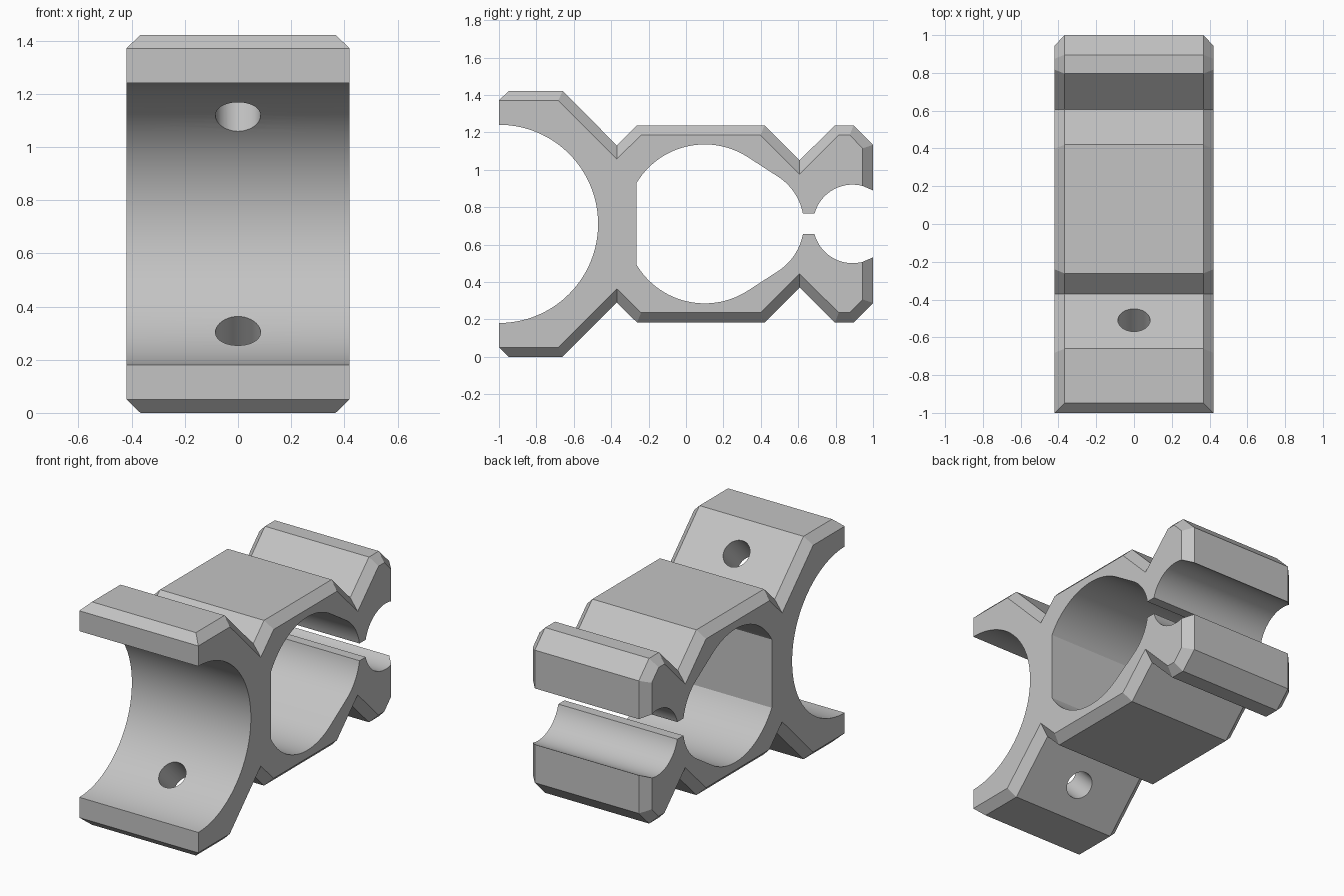
import bpy
import bmesh
from math import sin, cos, asin, acos, pi, hypot
from mathutils import Vector, Matrix

if "Cube" in bpy.data.objects:
    bpy.data.objects.remove(bpy.data.objects["Cube"], do_unlink=True)

MID = 0.711            # height of the symmetry plane
HALF, FLAT = 0.42, 0.367   # half width at the end caps / before the chamfer
SLOT = 0.055           # half height of the rear slot


def arc(cy, r, a0, a1, n):
    """Points (y, height above the middle) along an arc."""
    steps = [a0 + (a1 - a0) * i / n for i in range(n + 1)]
    return [(cy + r * cos(a), r * sin(a)) for a in steps]


# Curved openings shared by every section
front_bore = arc(-1, 0.53, 0, pi / 2, 32)
lip = 0.945
a_back, a_lip = acos(0.11 / 0.21), acos((lip - 0.89) / 0.21)
rear_corner = arc(0.89, 0.21, a_back, a_lip, 4)
rear_bore = arc(0.89, 0.21, a_lip, pi - asin(SLOT / 0.21), 20)[1:]
tangent = acos((0.425 - 0.30) / 0.23)
center_hole = (arc(0.33, 0.30, asin(SLOT / 0.30), tangent, 14)
               + arc(0.10, 0.425, tangent, acos(-0.365 / 0.425), 26))

# Outer outline, full size and reduced by the chamfer
full = [(-1, .66), (-.948, .711), (-.66, .711), (-.37, .42), (-.262, .527),
        (.42, .527), (.607, .34), (.796, .527), (.896, .527), (1, .423)]
reduced = [(-1, .66), (-1, .66), (-.682, .66), (-.37, .347), (-.24, .475),
           (.398, .475), (.607, .266), (.817, .475), (.875, .475), (lip, .404)]


def section(outline, corner):
    upper = front_bore + outline + corner + rear_bore + center_hole
    lower = [(y, -h) for y, h in reversed(upper)]
    return upper + lower[:-1]


# Clamp body: loft through four sections across the width
cap = section(reduced, [rear_corner[-1]] * len(rear_corner))
core = section(full, rear_corner)
bm = bmesh.new()
rings = [[bm.verts.new((x, y, MID + h)) for y, h in pts]
         for x, pts in ((-HALF, cap), (-FLAT, core), (FLAT, core), (HALF, cap))]
for a, b in zip(rings, rings[1:]):
    for i in range(len(a)):
        j = (i + 1) % len(a)
        bm.faces.new((a[i], a[j], b[j], b[i]))
bm.faces.new(rings[0])
bm.faces.new(rings[-1])
bmesh.ops.remove_doubles(bm, verts=bm.verts, dist=1e-5)
bmesh.ops.recalc_face_normals(bm, faces=bm.faces)
mesh = bpy.data.meshes.new("clamp_body")
bm.to_mesh(mesh)
bm.free()
body = bpy.data.objects.new("clamp_body", mesh)
bpy.context.collection.objects.link(body)

# Plain grey material
grey = bpy.data.materials.new("plain grey")
grey.use_nodes = True
color = (0.55, 0.55, 0.55, 1)
grey.diffuse_color = color
grey.node_tree.nodes["Principled BSDF"].inputs["Base Color"].default_value = color
mesh.materials.append(grey)

bpy.ops.object.select_all(action="DESELECT")
body.select_set(True)
bpy.context.view_layer.objects.active = body

# Screw holes square to the sloped faces of the front jaws
for side in (1, -1):
    bm = bmesh.new()
    turn = Vector((0, 1, side)).to_track_quat("Z", "Y").to_matrix().to_4x4()
    place = Matrix.Translation((0, -0.585, MID + side * 0.484))
    bmesh.ops.create_cone(bm, cap_ends=True, segments=40, radius1=0.085,
                          radius2=0.085, depth=0.5, matrix=place @ turn)
    cutter_mesh = bpy.data.meshes.new("hole_cutter")
    bm.to_mesh(cutter_mesh)
    bm.free()
    cutter_mesh.materials.append(grey)
    cutter = bpy.data.objects.new("hole_cutter", cutter_mesh)
    cutter.hide_render = True
    bpy.context.collection.objects.link(cutter)
    cut = body.modifiers.new("screw_hole", "BOOLEAN")
    cut.operation = "DIFFERENCE"
    cut.solver = "EXACT"
    cut.object = cutter
    bpy.ops.object.modifier_apply(modifier=cut.name)
    bpy.data.objects.remove(cutter, do_unlink=True)

bpy.ops.object.shade_smooth_by_angle(angle=pi / 7)
